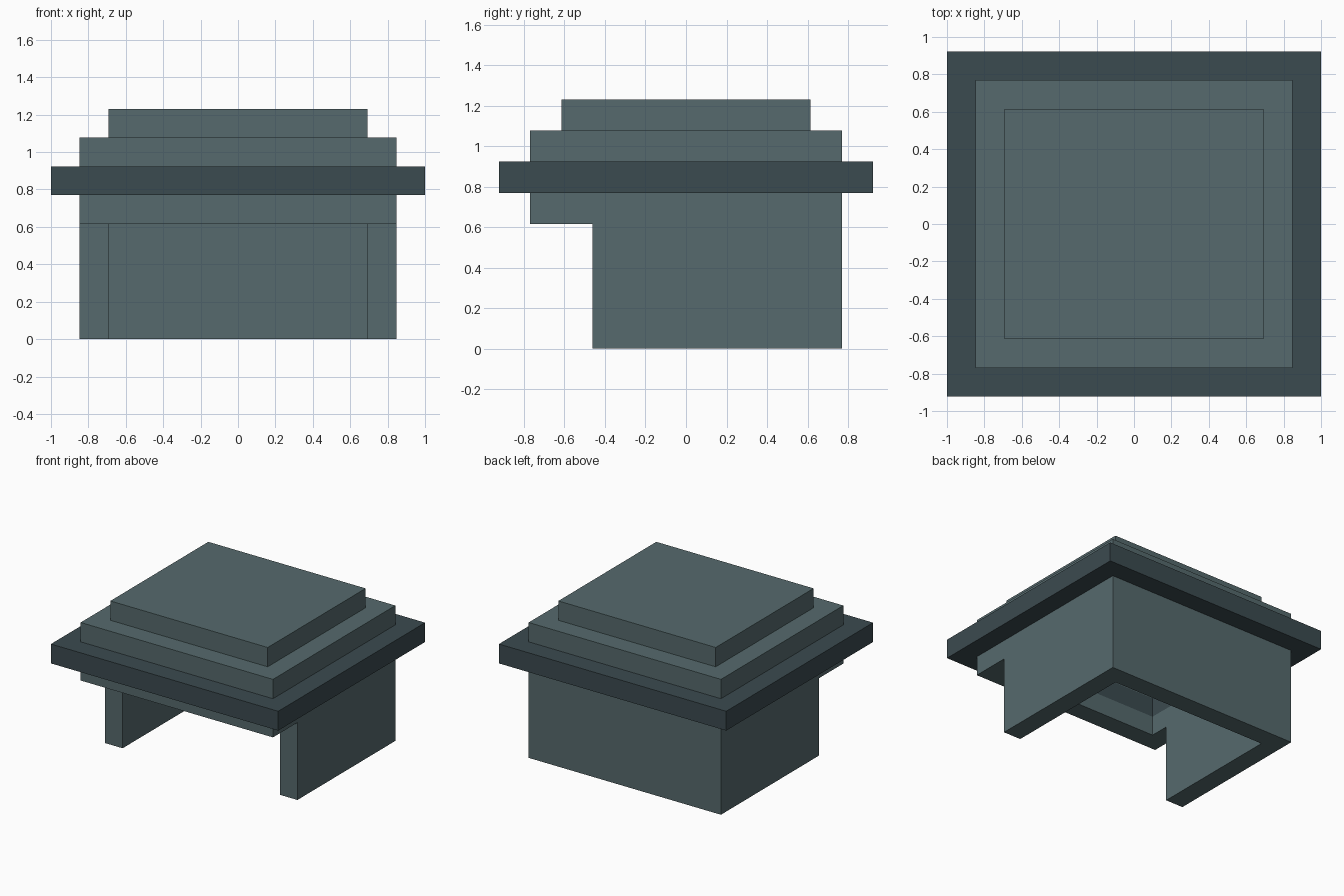
import bpy
import bmesh

cube = bpy.data.objects.get("Cube")
if cube:
    bpy.data.objects.remove(cube, do_unlink=True)

U = 2 / 13  # modelling unit: the widest tier is 13 units across


def material(name, rgb):
    mat = bpy.data.materials.new(name)
    mat.use_nodes = True
    mat.diffuse_color = (*rgb, 1)
    bsdf = next(n for n in mat.node_tree.nodes if n.type == 'BSDF_PRINCIPLED')
    bsdf.inputs["Base Color"].default_value = (*rgb, 1)
    bsdf.inputs["Roughness"].default_value = 0.9
    return mat


teal = material("grey teal", (0.093, 0.144, 0.153))
slate = material("dark slate", (0.044, 0.069, 0.079))


def finish(name, bm, mat):
    bmesh.ops.recalc_face_normals(bm, faces=bm.faces)
    mesh = bpy.data.meshes.new(name)
    bm.to_mesh(mesh)
    bm.free()
    mesh.materials.append(mat)
    obj = bpy.data.objects.new(name, mesh)
    bpy.context.collection.objects.link(obj)
    return obj


def prism(name, outline, z0, z1, mat):
    """Extrude a flat outline (in units) from z0 to z1."""
    bm = bmesh.new()
    face = bm.faces.new([bm.verts.new((x * U, y * U, z0 * U)) for x, y in outline])
    top = bmesh.ops.extrude_face_region(bm, geom=[face])["geom"]
    verts = [v for v in top if isinstance(v, bmesh.types.BMVert)]
    bmesh.ops.translate(bm, vec=(0, 0, (z1 - z0) * U), verts=verts)
    return finish(name, bm, mat)


def rect(hx, hy):
    return [(-hx, -hy), (hx, -hy), (hx, hy), (-hx, hy)]


def ring(name, outer, inner, z0, z1, mat):
    """Rectangular frame between two half sizes."""
    bm = bmesh.new()
    loops = [[bm.verts.new((x * U, y * U, z * U)) for x, y in rect(*half)]
             for half, z in ((outer, z0), (outer, z1), (inner, z1), (inner, z0))]
    for a, b in zip(loops, loops[1:] + loops[:1]):
        for i in range(4):
            j = (i + 1) % 4
            bm.faces.new((a[i], a[j], b[j], b[i]))
    return finish(name, bm, mat)


HOLLOW = (4.5, 4)
BODY = (5.5, 5)

# U-shaped walls, open at the front
prism("lower_walls",
      [(-5.5, -3), (-4.5, -3), (-4.5, 4), (4.5, 4),
       (4.5, -3), (5.5, -3), (5.5, 5), (-5.5, 5)], 0, 4, teal)

# Frame that overhangs the open front
ring("lintel_frame", BODY, HOLLOW, 4, 5, teal)

# Wide dark eave
ring("eave", (6.5, 6), HOLLOW, 5, 6, slate)

# Stepped roof
ring("roof_step", BODY, HOLLOW, 6, 7, teal)
prism("roof_cap", rect(*HOLLOW), 7, 8, teal)
